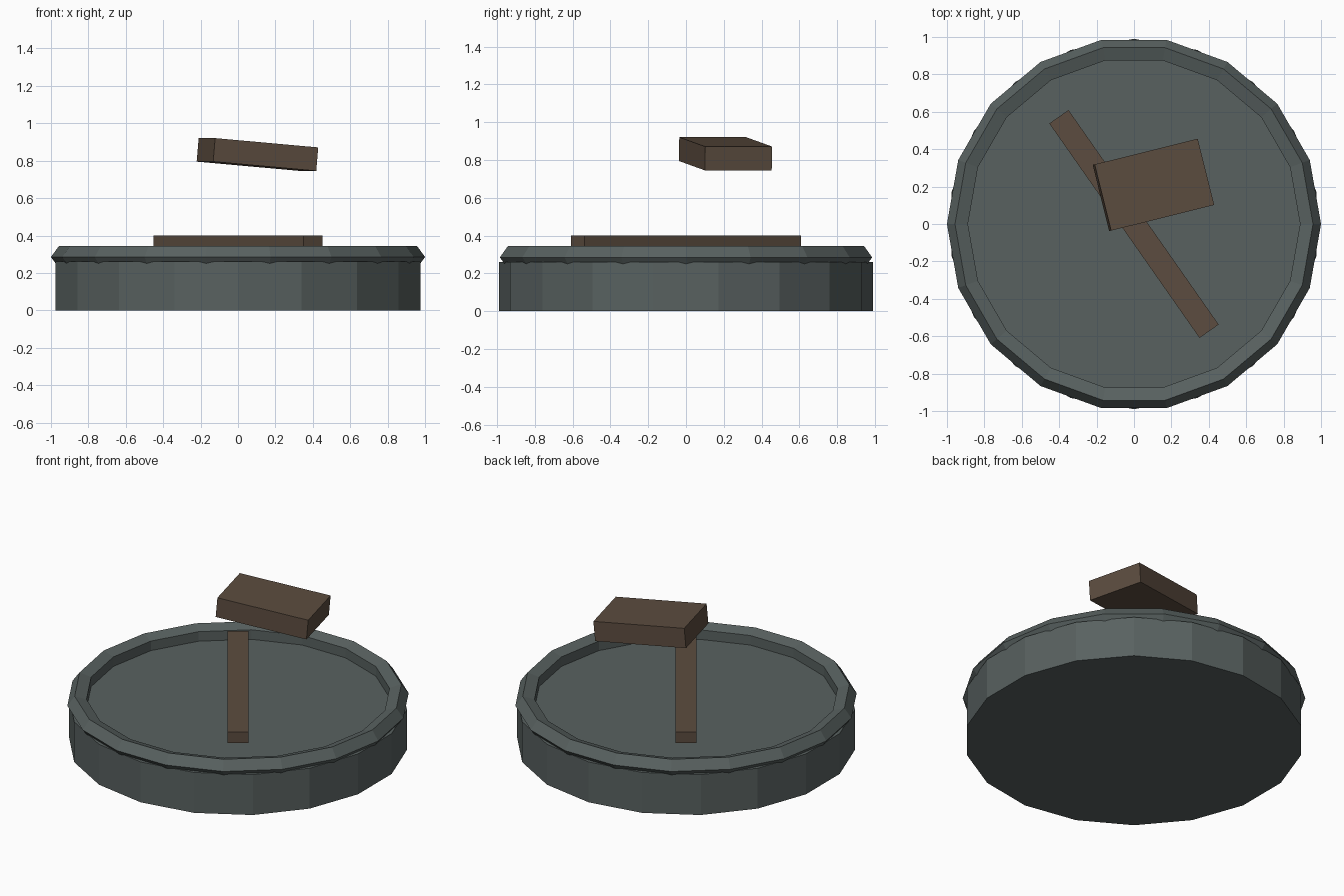
import bpy
from math import radians

if "Cube" in bpy.data.objects:
    bpy.data.objects.remove(bpy.data.objects["Cube"])


def material(name, color):
    mat = bpy.data.materials.new(name)
    mat.diffuse_color = (*color, 1.0)
    mat.use_nodes = True
    mat.node_tree.nodes["Principled BSDF"].inputs["Base Color"].default_value = mat.diffuse_color
    return mat


slate = material("slate grey", (0.098, 0.120, 0.117))
brown = material("dark brown", (0.107, 0.073, 0.050))


def finish(name, mat):
    obj = bpy.context.object
    obj.name = name
    obj.data.materials.append(mat)
    return obj


def box(name, size, location, rotation, mat):
    bpy.ops.mesh.primitive_cube_add(size=1, location=location, rotation=rotation)
    obj = finish(name, mat)
    obj.scale = size
    return obj


# Round base, a vertex on the y axis
BASE_H = 0.26
bpy.ops.mesh.primitive_cylinder_add(vertices=18, radius=0.99, depth=BASE_H,
                                    location=(0, 0, BASE_H / 2))
finish("base", slate)

# Five-sided rim ring, a vertex on the x axis
bpy.ops.mesh.primitive_torus_add(major_segments=18, minor_segments=5,
                                 major_radius=0.938, minor_radius=0.062,
                                 location=(0, 0, 0.285))
rim = finish("rim", slate)
for p in rim.data.polygons:
    p.use_smooth = False

# Long flat bar across the centre
box("bar", (0.125, 1.40, 0.07), (0, 0, 0.365), (0, 0, radians(35)), brown)

# Tilted block floating above
box("block", (0.57, 0.365, 0.126), (0.104, 0.209, 0.833),
    (0, radians(5), radians(14)), brown)
